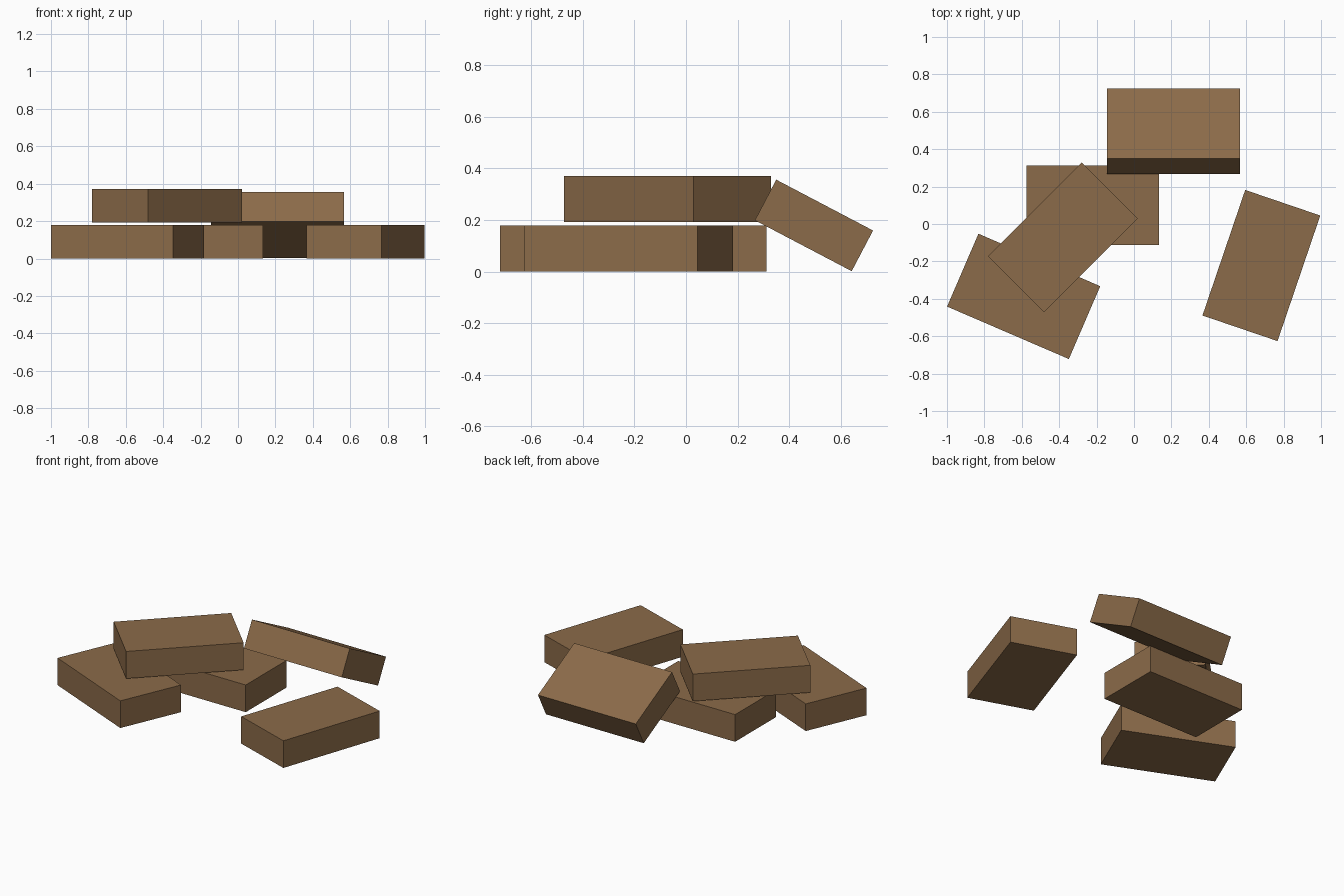
import bpy, math

if "Cube" in bpy.data.objects:
    bpy.data.objects.remove(bpy.data.objects["Cube"])

LENGTH, WIDTH, HEIGHT = 0.709, 0.424, 0.178

brown = bpy.data.materials.new("brick_brown")
brown.diffuse_color = (0.26, 0.147, 0.067, 1)
brown.use_nodes = True
brown.node_tree.nodes["Principled BSDF"].inputs["Base Color"].default_value = brown.diffuse_color


def brick(name, location, tilt=0, turn=0):
    bpy.ops.mesh.primitive_cube_add(size=1, location=location)
    ob = bpy.context.object
    ob.name = name
    ob.scale = (LENGTH, WIDTH, HEIGHT)
    ob.rotation_euler = (math.radians(tilt), 0, math.radians(turn))
    ob.data.materials.append(brown)
    return ob


# bricks lying on the ground
low = HEIGHT / 2
brick("middle_brick", (-0.22, 0.10, low))
brick("left_brick", (-0.59, -0.387, low), turn=-23.3)
brick("right_brick", (0.681, -0.222, low), turn=71.2)

# brick lying across the two left ones
brick("top_brick", (-0.38, -0.072, 0.282), turn=45)

# tilted brick leaning at the back
brick("leaning_brick", (0.211, 0.496, 0.179), tilt=-27.7)
